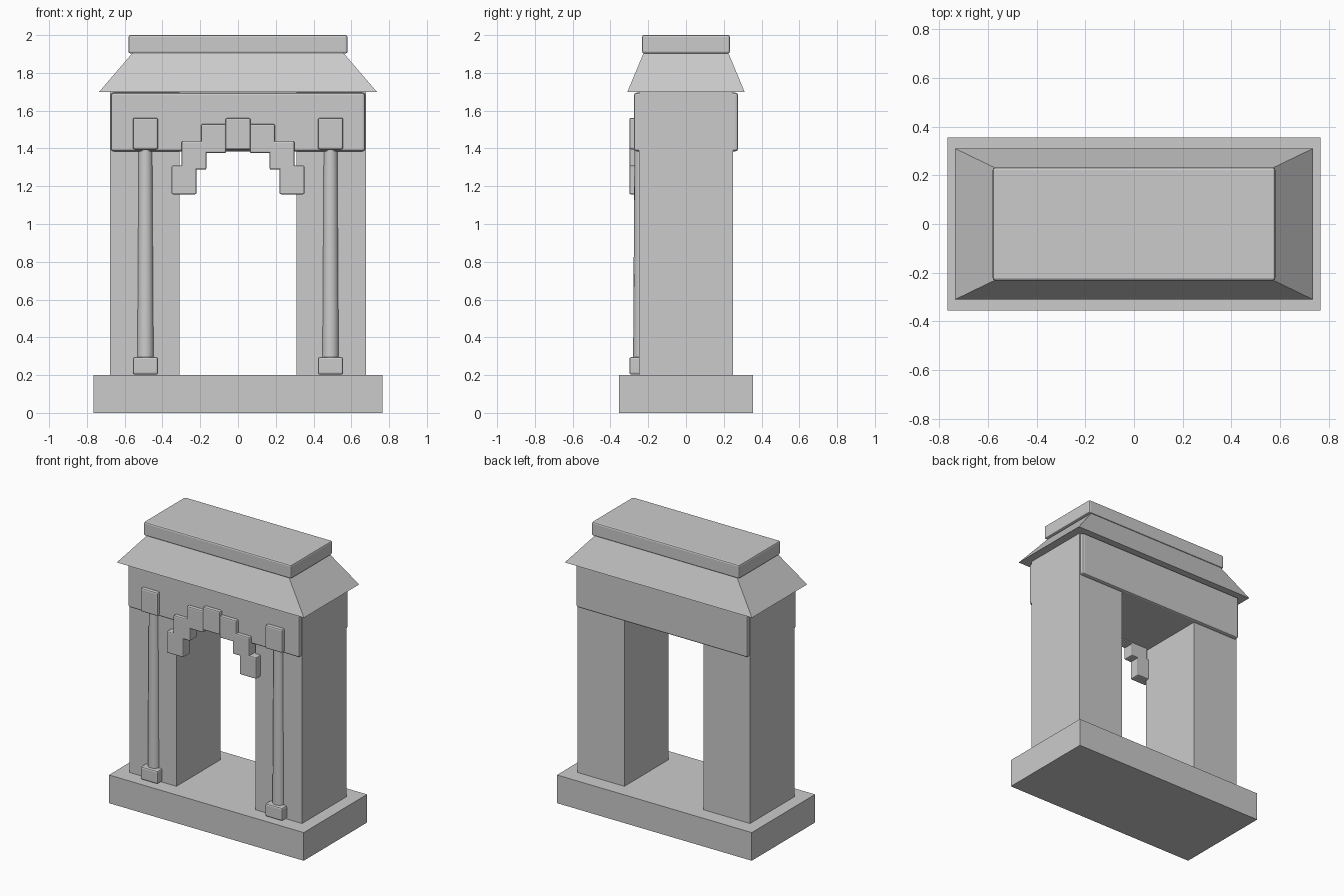
import bpy, bmesh

if "Cube" in bpy.data.objects:
    bpy.data.objects.remove(bpy.data.objects["Cube"])

stone = bpy.data.materials.new("grey stone")
stone.diffuse_color = (0.6, 0.6, 0.6, 1)
stone.use_nodes = True
stone.node_tree.nodes["Principled BSDF"].inputs["Base Color"].default_value = stone.diffuse_color


def finish(name, bm, bevel=0.0, smooth=False):
    bmesh.ops.recalc_face_normals(bm, faces=bm.faces)
    mesh = bpy.data.meshes.new(name)
    for f in bm.faces:
        f.smooth = smooth and len(f.verts) == 4
    bm.to_mesh(mesh)
    bm.free()
    mesh.materials.append(stone)
    ob = bpy.data.objects.new(name, mesh)
    bpy.context.collection.objects.link(ob)
    if bevel:
        m = ob.modifiers.new("bevel", "BEVEL")
        m.width = bevel
        m.segments = 2
    return ob


def box(name, x, y, z, bevel=0.0, taper=(1, 1)):
    """Box from (min, max) ranges; taper scales the top face in x and y."""
    bm = bmesh.new()
    bmesh.ops.create_cube(bm, size=1)
    for v in bm.verts:
        tx, ty = taper if v.co.z > 0 else (1, 1)
        v.co = ((x[0] + x[1]) / 2 + v.co.x * (x[1] - x[0]) * tx,
                (y[0] + y[1]) / 2 + v.co.y * (y[1] - y[0]) * ty,
                z[0] if v.co.z < 0 else z[1])
    return finish(name, bm, bevel)


def column(name, x, y, z0, z1, r0, r1):
    bm = bmesh.new()
    bmesh.ops.create_cone(bm, cap_ends=True, segments=16, radius1=r0,
                          radius2=r1, depth=z1 - z0)
    bmesh.ops.translate(bm, verts=bm.verts, vec=(x, y, (z0 + z1) / 2))
    return finish(name, bm, smooth=True)


# Base slab, lintel, sloping roof and cap
box("base", (-0.765, 0.765), (-0.355, 0.355), (0, 0.2))
box("lintel", (-0.672, 0.672), (-0.275, 0.275), (1.385, 1.695), 0.012)
box("roof", (-0.735, 0.735), (-0.31, 0.31), (1.70, 1.905), taper=(0.76, 0.725))
box("roof_cap", (-0.58, 0.58), (-0.232, 0.232), (1.903, 2.0), 0.01)

# Keystone
front = (-0.30, -0.22)
box("keystone", (-0.067, 0.067), front, (1.395, 1.56), 0.008)

# Stepped arch blocks: centre x, bottom, top
steps = [(0.129, 1.375, 1.53), (0.233, 1.288, 1.438), (0.286, 1.157, 1.31)]

for side, s in (("left", -1), ("right", 1)):
    # Pier
    box("pier_" + side, sorted((s * 0.31, s * 0.677)), (-0.248, 0.248), (0.19, 1.702))
    # Engaged column with plinth and capital
    cx = s * 0.49
    column("column_" + side, cx, -0.235, 0.28, 1.41, 0.045, 0.038)
    box("plinth_" + side, (cx - 0.067, cx + 0.067), front, (0.203, 0.295), 0.01)
    box("capital_" + side, (cx - 0.067, cx + 0.067), front, (1.395, 1.562), 0.01)
    # Arch
    for i, (x, z0, z1) in enumerate(steps):
        x *= s
        box(f"arch_block_{side}_{i + 1}", (x - 0.066, x + 0.066), front, (z0, z1), 0.008)
